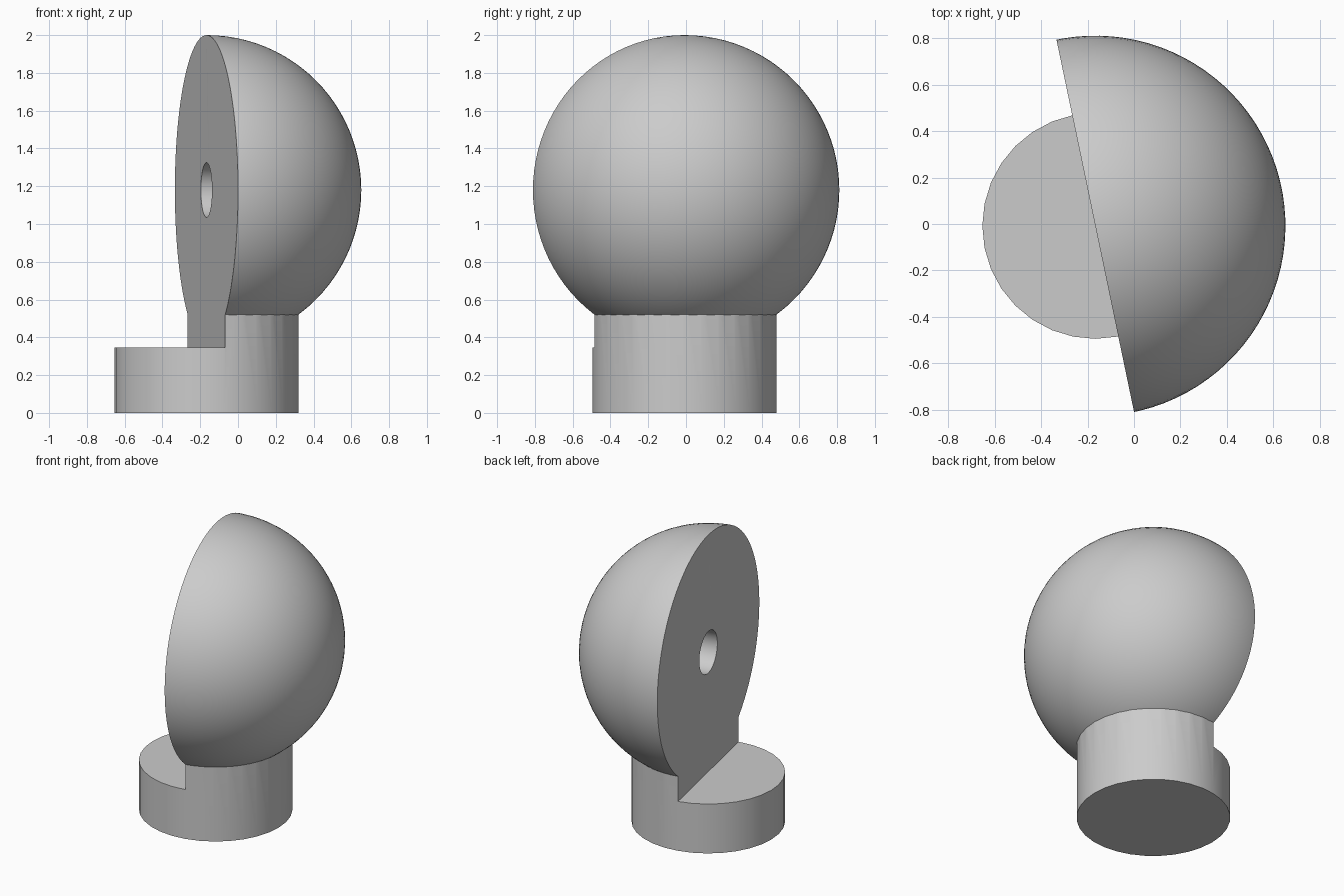
import bpy, math
from mathutils import Vector

cube = bpy.data.objects.get("Cube")
if cube:
    bpy.data.objects.remove(cube, do_unlink=True)

CENTRE = Vector((-0.167, -0.008, 0))
BALL_Z, BALL_R = 1.18, 0.82
BASE_R, BASE_TOP, STEP_Z = 0.487, 0.52, 0.345
HOLE_R, HOLE_DEPTH = 0.145, 0.115
TURN = math.radians(11.77)          # heading of the cut plane's normal
INWARD = Vector((math.cos(TURN), math.sin(TURN), 0))

grey = bpy.data.materials.new("plain grey")
grey.use_nodes = True
grey.diffuse_color = (0.6, 0.6, 0.6, 1)
grey.node_tree.nodes["Principled BSDF"].inputs["Base Color"].default_value = (0.6, 0.6, 0.6, 1)


def finish(name):
    ob = bpy.context.object
    ob.name = name
    ob.data.materials.append(grey)
    return ob


def combine(target, tool, operation):
    """Apply a boolean and discard the tool object."""
    tool.hide_render = True
    mod = target.modifiers.new(operation, "BOOLEAN")
    mod.operation, mod.object, mod.solver = operation, tool, "EXACT"
    bpy.ops.object.select_all(action="DESELECT")
    bpy.context.view_layer.objects.active = target
    target.select_set(True)
    bpy.ops.object.modifier_apply(modifier=mod.name)
    bpy.data.objects.remove(tool, do_unlink=True)


# round base
bpy.ops.mesh.primitive_cylinder_add(vertices=32, radius=BASE_R, depth=BASE_TOP,
                                    location=CENTRE + Vector((0, 0, BASE_TOP / 2)))
body = finish("ball_on_base")

# ball sunk into the top of the base
bpy.ops.mesh.primitive_uv_sphere_add(segments=96, ring_count=48, radius=BALL_R,
                                     location=CENTRE + Vector((0, 0, BALL_Z)),
                                     rotation=(0, 0, TURN + math.pi / 96))
combine(body, finish("ball"), "UNION")

# slice away one half above the step
bpy.ops.mesh.primitive_cube_add(size=2, location=CENTRE - INWARD + Vector((0, 0, STEP_Z + 1)),
                                rotation=(0, 0, TURN))
combine(body, finish("half_cutter"), "DIFFERENCE")

# shallow round socket in the flat face
bpy.ops.mesh.primitive_cylinder_add(vertices=48, radius=HOLE_R, depth=2 * HOLE_DEPTH,
                                    location=CENTRE + Vector((0, 0, BALL_Z)),
                                    rotation=(0, math.pi / 2, TURN))
combine(body, finish("socket_cutter"), "DIFFERENCE")

bpy.ops.object.shade_smooth_by_angle(angle=math.radians(30))
